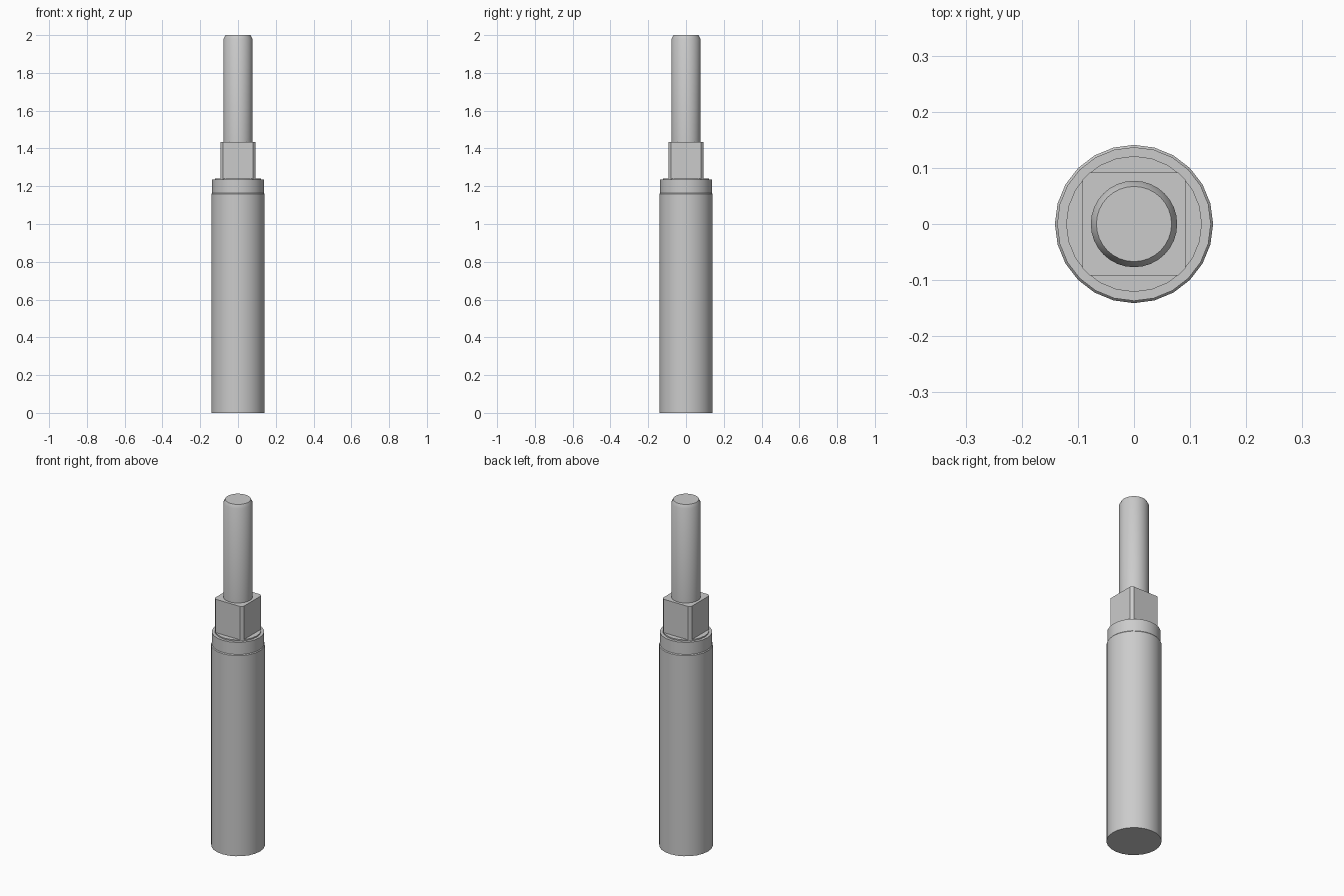
import bpy, bmesh, math

cube = bpy.data.objects.get("Cube")
if cube:
    bpy.data.objects.remove(cube, do_unlink=True)

steel = bpy.data.materials.new("grey steel")
steel.use_nodes = True
GREY = (0.6, 0.6, 0.6, 1)
steel.diffuse_color = GREY
steel.node_tree.nodes["Principled BSDF"].inputs["Base Color"].default_value = GREY


def stack(name, levels):
    """Join matching outlines, listed from bottom to top, into a closed solid."""
    bm = bmesh.new()
    rings = [[bm.verts.new((x, y, z)) for x, y in outline] for outline, z in levels]
    n = len(rings[0])
    for low, high in zip(rings, rings[1:]):
        for i in range(n):
            j = (i + 1) % n
            bm.faces.new((low[i], low[j], high[j], high[i]))
    bm.faces.new(rings[0][::-1])
    bm.faces.new(rings[-1])
    mesh = bpy.data.meshes.new(name)
    bm.to_mesh(mesh)
    bm.free()
    mesh.materials.append(steel)
    obj = bpy.data.objects.new(name, mesh)
    bpy.context.collection.objects.link(obj)
    bpy.ops.object.select_all(action="DESELECT")
    obj.select_set(True)
    bpy.context.view_layer.objects.active = obj
    bpy.ops.object.shade_smooth_by_angle(angle=math.radians(28))
    return obj


def circle(radius, sides=24):
    return [(radius * math.cos(math.tau * i / sides), radius * math.sin(math.tau * i / sides))
            for i in range(sides)]


def flatted_circle(radius, flat):
    """Square outline whose corners are rounded by a circle."""
    start = math.acos(flat / radius)
    span = math.pi / 2 - 2 * start
    angles = [q * math.pi / 2 + start + span * k / 3 for q in range(4) for k in range(4)]
    return [(radius * math.cos(a), radius * math.sin(a)) for a in angles]


# Main barrel with its slightly narrower neck
stack("barrel", [(circle(0.141), 0), (circle(0.141), 1.16),
                 (circle(0.137), 1.165), (circle(0.137), 1.235)])

# Thin shoulder under the wrench flats
stack("shoulder", [(circle(0.121), 1.23), (circle(0.121), 1.242)])

# Square wrench section with rounded corners
wrench = flatted_circle(0.121, 0.092)
stack("wrench_flats", [(wrench, 1.235), (wrench, 1.435)])

# Pin with a chamfered tip
stack("pin", [(circle(0.077, 32), 1.43), (circle(0.077, 32), 1.98), (circle(0.067, 32), 2.0)])
